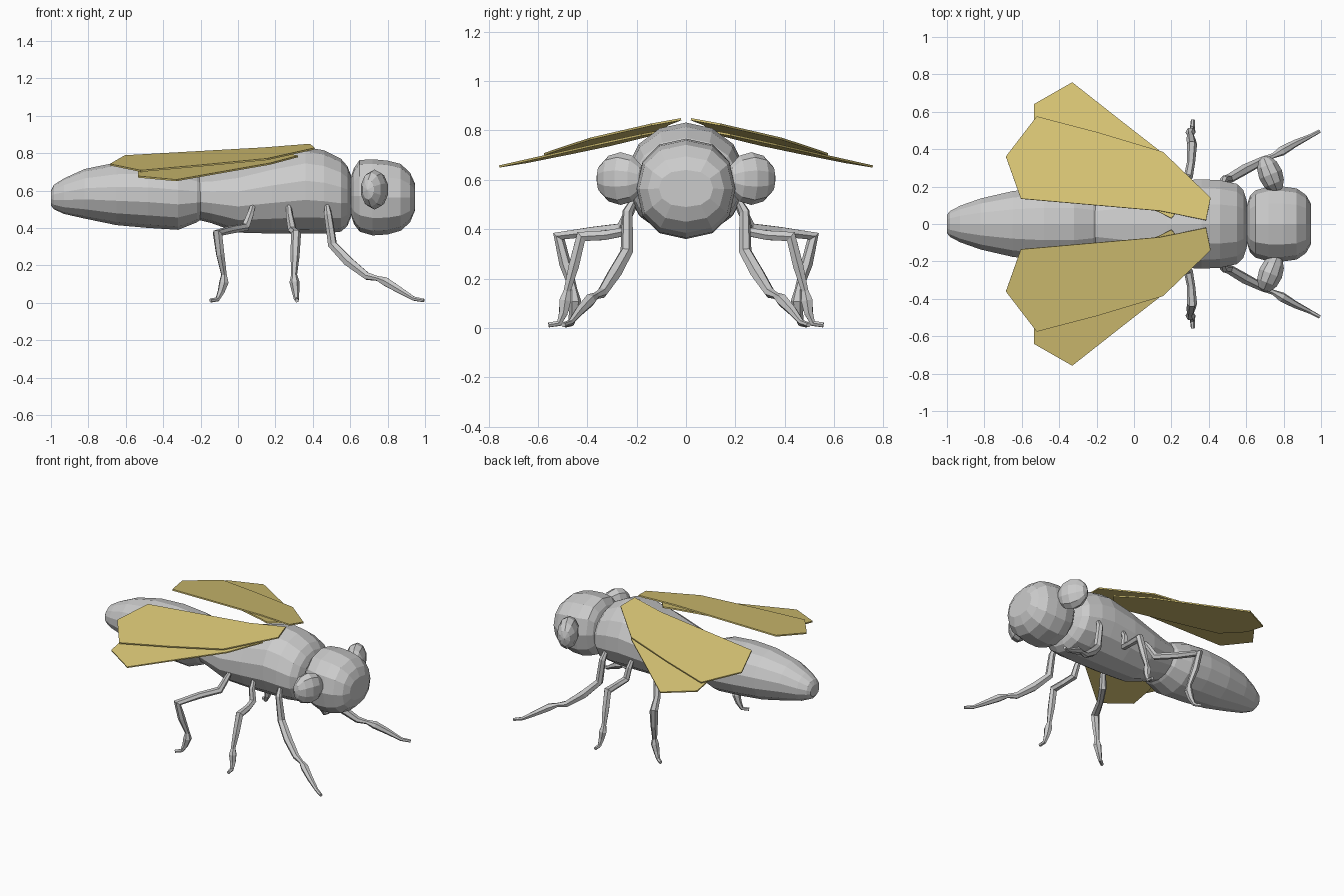
import bpy, bmesh, math
from mathutils import Vector, Matrix

if "Cube" in bpy.data.objects:
    bpy.data.objects.remove(bpy.data.objects["Cube"])


def material(name, rgb):
    m = bpy.data.materials.new(name)
    m.diffuse_color = (*rgb, 1)
    m.use_nodes = True
    m.node_tree.nodes["Principled BSDF"].inputs["Base Color"].default_value = m.diffuse_color
    return m


GREY = material("body grey", (0.6, 0.6, 0.6))
GOLD = material("wing gold", (0.70, 0.57, 0.18))


def finish(name, bm, mat, mirror=False):
    bmesh.ops.recalc_face_normals(bm, faces=bm.faces)
    me = bpy.data.meshes.new(name)
    bm.to_mesh(me)
    bm.free()
    me.materials.append(mat)
    ob = bpy.data.objects.new(name, me)
    bpy.context.collection.objects.link(ob)
    if mirror:
        mod = ob.modifiers.new("mirror", 'MIRROR')
        mod.use_axis = (False, True, False)
        mod.use_mirror_merge = False
    return ob


def skin(rings):
    """Join rings of points into a closed tube."""
    bm = bmesh.new()
    vs = [[bm.verts.new(p) for p in r] for r in rings]
    n = len(vs[0])
    for a, b in zip(vs, vs[1:]):
        for i in range(n):
            j = (i + 1) % n
            bm.faces.new((a[i], a[j], b[j], b[i]))
    bm.faces.new(vs[0])
    bm.faces.new(vs[-1])
    return bm


def body(name, sections, sides=14, power=1.0):
    """Sections along x: (x, bottom z, top z, half width)."""
    rings = []
    for x, lo, hi, w in sections:
        ring = []
        for i in range(sides):
            a = 2 * math.pi * i / sides
            s, c = math.sin(a), math.cos(a)
            s = math.copysign(abs(s) ** power, s)
            c = math.copysign(abs(c) ** power, c)
            ring.append((x, w * s, (lo + hi) / 2 + (hi - lo) / 2 * c))
        rings.append(ring)
    return finish(name, skin(rings), GREY)


# Abdomen, thorax and head
body("abdomen", [(-1.0, .52, .60, .05), (-.985, .50, .63, .07), (-.93, .475, .665, .10),
                 (-.82, .45, .715, .14), (-.65, .415, .75, .18), (-.48, .40, .755, .20),
                 (-.32, .39, .74, .20), (-.22, .43, .70, .175), (-.16, .47, .66, .13)])
body("thorax", [(-.24, .45, .69, .15), (-.14, .425, .70, .175), (0, .375, .735, .21),
                (.18, .37, .79, .235), (.36, .37, .832, .245), (.46, .37, .815, .24),
                (.55, .38, .77, .22), (.585, .41, .73, .185), (.605, .46, .68, .12)])
body("head", [(.60, .48, .66, .09), (.62, .42, .72, .15), (.65, .38, .763, .18),
              (.72, .36, .767, .20), (.80, .365, .76, .20), (.87, .385, .742, .19),
              (.92, .43, .695, .155), (.945, .49, .64, .11)], 12, 0.88)


def ball(name, centre, radii, turn, tilt=0, seg=10, rows=6):
    """Faceted ellipsoid whose pole points sideways, mirrored in y."""
    bm = bmesh.new()
    bmesh.ops.create_uvsphere(bm, u_segments=seg, v_segments=rows, radius=1)
    m = (Matrix.Translation(centre) @ Matrix.Rotation(math.radians(turn), 4, 'Z')
         @ Matrix.Rotation(math.radians(tilt), 4, 'Y')
         @ Matrix.Diagonal((*radii, 1)) @ Matrix.Rotation(math.radians(90), 4, 'X'))
    bmesh.ops.transform(bm, matrix=m, verts=bm.verts)
    return finish(name, bm, GREY, True)


# Side eyes and small front eyes
ball("side_eyes", (.73, .265, .605), (.068, .105, .107), 22)
ball("front_eyes", (.908, .10, .627), (.026, .042, .02), 15, 15, 8, 6)


def leg(name, path, sides=6):
    """Tube through (x, y, z, radius) points, mirrored in y."""
    pts = [Vector(p[:3]) for p in path]
    d = [(b - a).normalized() for a, b in zip(pts, pts[1:])]
    tangents = [d[0]] + [(a + b).normalized() for a, b in zip(d, d[1:])] + [d[-1]]
    q = tangents[0].to_track_quat('Z', 'Y')
    rings, last = [], tangents[0]
    for p, t, spec in zip(pts, tangents, path):
        q = last.rotation_difference(t) @ q
        last = t
        ring = []
        for i in range(sides):
            a = 2 * math.pi * i / sides
            ring.append(p + q @ Vector((math.cos(a), math.sin(a), 0)) * spec[3])
        rings.append(ring)
    return finish(name, skin(rings), GREY, True)


# Three pairs of legs, hip to toe
leg("front_legs", [(.475, .21, .52, .014), (.482, .237, .47, .022), (.505, .24, .31, .026),
                   (.59, .29, .22, .029), (.69, .34, .142, .022), (.745, .365, .13, .014),
                   (.79, .39, .112, .026), (.86, .43, .07, .020), (.94, .468, .022, .012),
                   (.993, .497, .012, .010)])
leg("middle_legs", [(.27, .21, .52, .014), (.275, .237, .47, .020), (.29, .25, .39, .024),
                    (.305, .33, .375, .022), (.31, .425, .37, .027), (.305, .455, .25, .024),
                    (.30, .482, .15, .016), (.302, .49, .11, .027), (.308, .497, .06, .020),
                    (.312, .515, .018, .013), (.315, .557, .012, .011)])
leg("rear_legs", [(.08, .20, .52, .014), (.065, .23, .47, .020), (.04, .26, .405, .024),
                  (-.04, .38, .39, .022), (-.11, .515, .372, .027), (-.095, .49, .26, .024),
                  (-.075, .455, .15, .016), (-.075, .452, .11, .027), (-.09, .455, .06, .020),
                  (-.11, .465, .018, .013), (-.147, .49, .012, .011)])


def wing(name, outline, z0, slope_x, slope_y):
    """Flat plate on a tilted plane, mirrored in y."""
    bm = bmesh.new()
    bm.faces.new([bm.verts.new((x, y, z0 + slope_x * x + slope_y * y)) for x, y in outline])
    ob = finish(name, bm, GOLD, True)
    mod = ob.modifiers.new("thickness", 'SOLIDIFY')
    mod.thickness = 0.009
    mod.offset = 0
    return ob


# Upper and lower wing pairs
wing("upper_wings", [(.385, .02), (.41, .14), (.155, .385), (-.195, .49), (-.52, .575),
                     (-.685, .36), (-.605, .135), (.14, .07)], .834, .04, -.19)
wing("lower_wings", [(.20, .03), (.32, .18), (.17, .365), (-.08, .56), (-.33, .757),
                     (-.535, .64), (-.535, .48), (-.45, .30), (.13, .065)], .812, .02, -.2)
